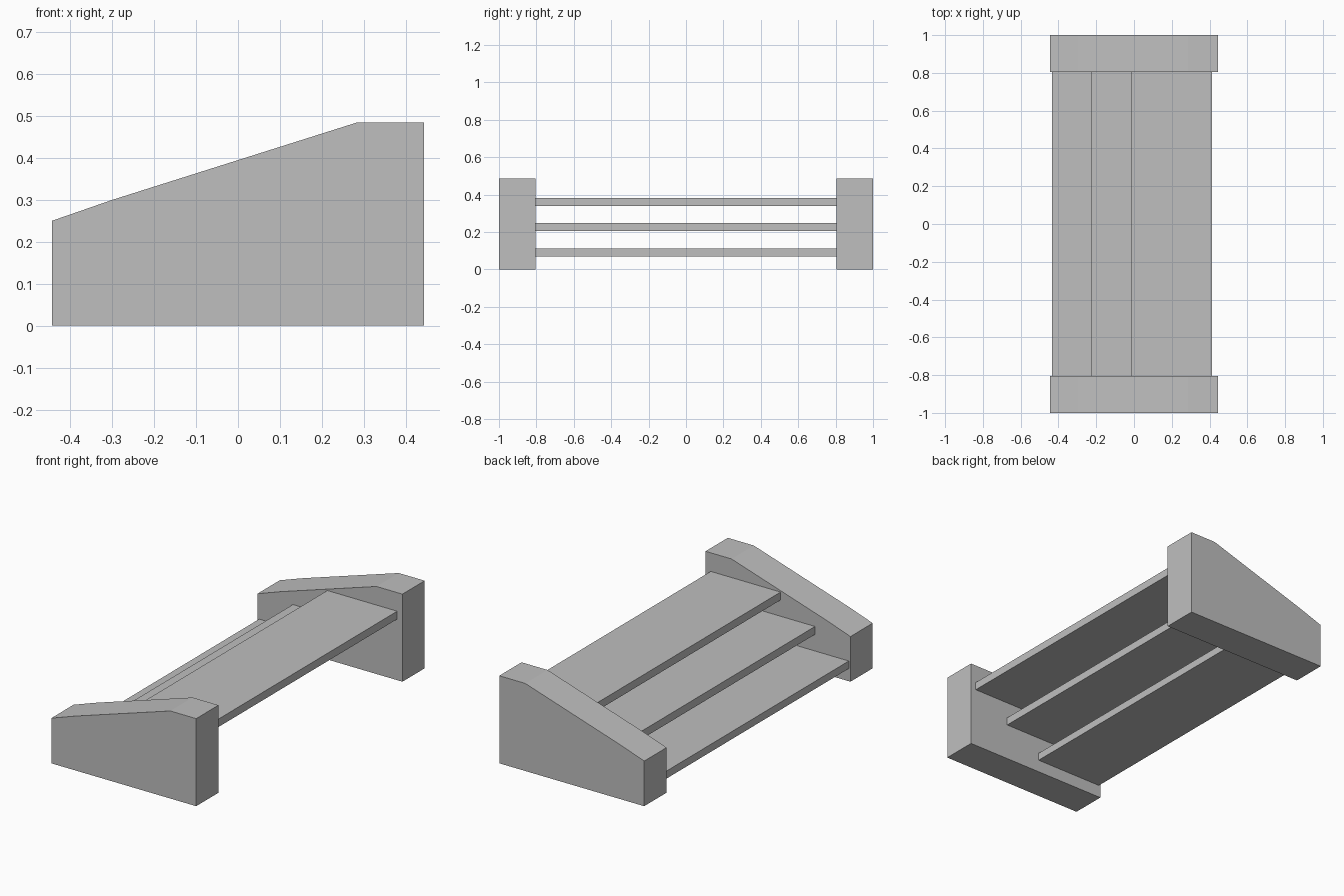
import bpy
import bmesh

if "Cube" in bpy.data.objects:
    bpy.data.objects.remove(bpy.data.objects["Cube"], do_unlink=True)

GREY = (0.52, 0.52, 0.52, 1.0)
grey = bpy.data.materials.new("plain_grey")
grey.use_nodes = True
grey.diffuse_color = GREY
grey.node_tree.nodes["Principled BSDF"].inputs["Base Color"].default_value = GREY


def extrude_profile(name, points, y0, y1):
    """Make a solid by sweeping an x-z outline from y0 to y1."""
    bm = bmesh.new()
    face = bm.faces.new([bm.verts.new((x, y0, z)) for x, z in points])
    swept = bmesh.ops.extrude_face_region(bm, geom=[face])
    moved = [v for v in swept["geom"] if isinstance(v, bmesh.types.BMVert)]
    bmesh.ops.translate(bm, verts=moved, vec=(0, y1 - y0, 0))
    bmesh.ops.recalc_face_normals(bm, faces=bm.faces)
    mesh = bpy.data.meshes.new(name)
    bm.to_mesh(mesh)
    bm.free()
    mesh.materials.append(grey)
    obj = bpy.data.objects.new(name, mesh)
    bpy.context.collection.objects.link(obj)
    return obj


INNER = 0.805  # inner face of the side walls

# Sloped side walls
wall = [(-0.444, 0), (0.444, 0), (0.444, 0.485), (0.285, 0.485),
        (-0.3, 0.3), (-0.444, 0.25)]
extrude_profile("front_side_wall", wall, -1, -INNER)
extrude_profile("back_side_wall", wall, INNER, 1)

# Stair treads: start x, end x, bottom z, top z
treads = {
    "lower_tread": (-0.434, -0.02, 0.07, 0.112),
    "middle_tread": (-0.227, 0.196, 0.204, 0.248),
    "upper_tread": (-0.016, 0.412, 0.338, 0.382),
}
for name, (x0, x1, z0, z1) in treads.items():
    outline = [(x0, z0), (x1, z0), (x1, z1), (x0, z1)]
    extrude_profile(name, outline, -INNER, INNER)
